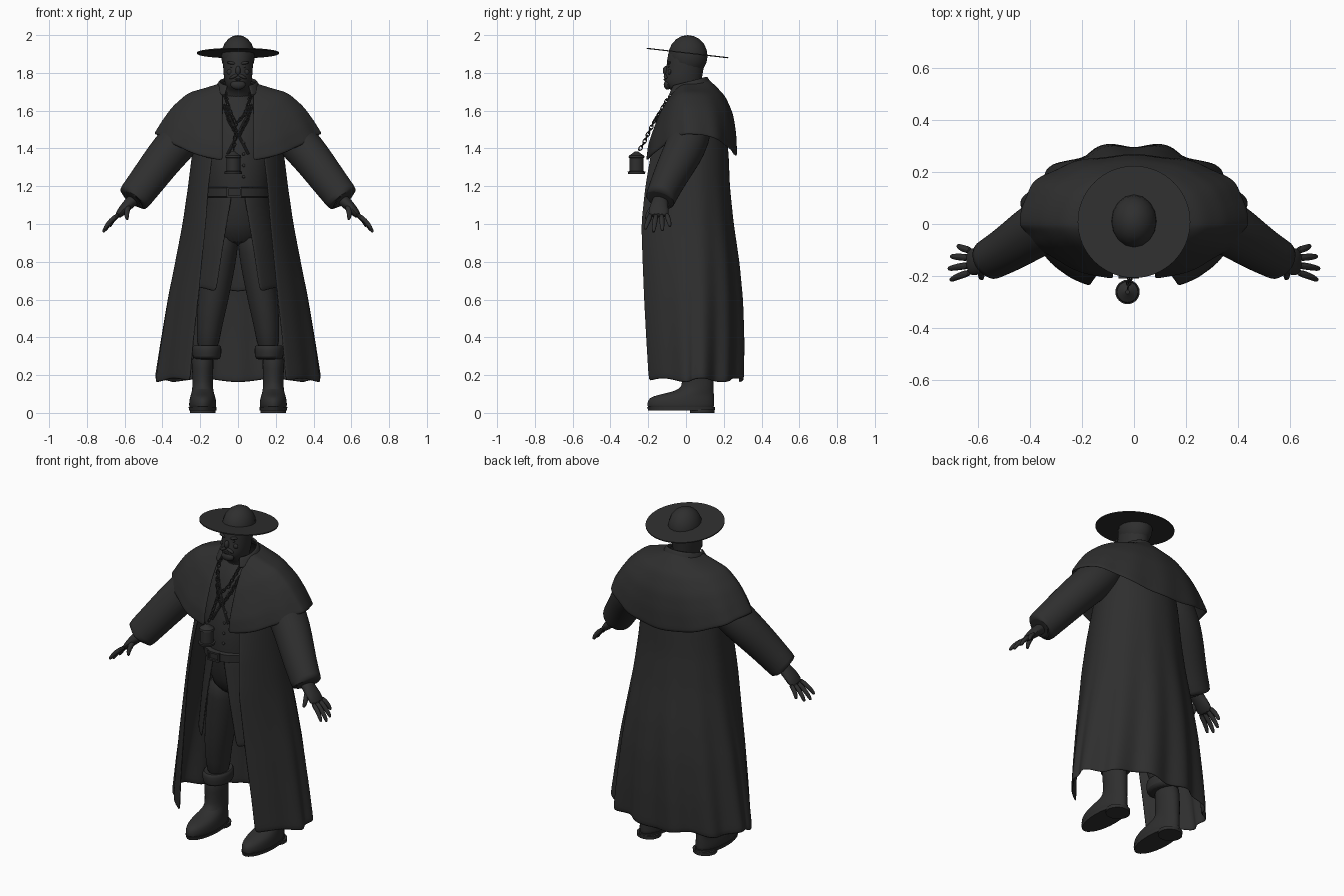
import bpy, bmesh, math
from math import sin, cos, pi, asin, sqrt
from mathutils import Vector, Matrix

cube = bpy.data.objects.get("Cube")
if cube:
    bpy.data.objects.remove(cube)

dark = bpy.data.materials.new("charcoal")
dark.use_nodes = True
dark.diffuse_color = (0.028, 0.028, 0.028, 1)
dark.node_tree.nodes["Principled BSDF"].inputs["Base Color"].default_value = dark.diffuse_color
dark.node_tree.nodes["Principled BSDF"].inputs["Roughness"].default_value = 0.8


def finish(name, bm, subsurf=0, thickness=0):
    bmesh.ops.recalc_face_normals(bm, faces=bm.faces)
    mesh = bpy.data.meshes.new(name)
    bm.to_mesh(mesh)
    bm.free()
    mesh.materials.append(dark)
    mesh.shade_smooth()
    mesh.set_sharp_from_angle(angle=math.radians(40))
    obj = bpy.data.objects.new(name, mesh)
    bpy.context.collection.objects.link(obj)
    if thickness:
        mod = obj.modifiers.new("thickness", 'SOLIDIFY')
        mod.thickness, mod.offset = thickness, 0
    if subsurf:
        mod = obj.modifiers.new("smooth", 'SUBSURF')
        mod.levels = mod.render_levels = subsurf
    return obj


def skin(name, rows, closed=True, **kw):
    """Skin rows of points; closed rows get end caps."""
    bm = bmesh.new()
    vs = [[bm.verts.new(p) for p in row] for row in rows]
    n = len(rows[0])
    for a, b in zip(vs, vs[1:]):
        for i in range(n if closed else n - 1):
            j = (i + 1) % n
            bm.faces.new((a[i], a[j], b[j], b[i]))
    if closed:
        bm.faces.new(vs[0])
        bm.faces.new(vs[-1])
    return finish(name, bm, **kw)


def lathe(name, rings, cx=0, n=24, **kw):
    """Stack of flat ellipses: height, half width, front y, back y."""
    rows = []
    for z, a, f, b in rings:
        rows.append([(cx + a * sin(2 * pi * i / n), (f + b) / 2 + (b - f) / 2 * cos(2 * pi * i / n), z)
                     for i in range(n)])
    return skin(name, rows, **kw)


def tube(name, path, s=1, n=12, **kw):
    """Tapered tube: x, y, z, radius across, radius along y."""
    pts = [Vector((p[0] * s, p[1], p[2])) for p in path]
    rows = []
    for i, p in enumerate(pts):
        t = (pts[min(i + 1, len(pts) - 1)] - pts[max(i - 1, 0)]).normalized()
        u = t.cross(Vector((0, 1, 0))).normalized()
        v = t.cross(u)
        rows.append([p + u * path[i][3] * cos(2 * pi * k / n) + v * path[i][4] * sin(2 * pi * k / n)
                     for k in range(n)])
    return skin(name, rows, **kw)


def blob(name, loc, size, rot=0):
    bm = bmesh.new()
    m = Matrix.Translation(loc) @ Matrix.Rotation(rot, 4, 'Y') @ Matrix.Diagonal((*size, 1))
    bmesh.ops.create_uvsphere(bm, u_segments=16, v_segments=10, radius=1, matrix=m)
    return finish(name, bm)


def block(name, loc, size):
    bm = bmesh.new()
    bmesh.ops.create_cube(bm, size=1, matrix=Matrix.Translation(loc) @ Matrix.Diagonal((*size, 1)))
    return finish(name, bm)


def sample(table, v):
    """Read a table at 0..1 along its length."""
    f = v * (len(table) - 1)
    i = min(int(f), len(table) - 2)
    return [p + (q - p) * (f - i) for p, q in zip(table[i], table[i + 1])]


def open_coat(name, table, fold, steps=24, n=72):
    """Garment open at the front: height, half width, front y, back y, half opening."""
    rows = []
    for r in range(steps + 1):
        v = r / steps
        z, a, f, b, o = sample(table, v)
        t0 = asin(o / a)
        pointed = 1 + .5 * v
        front = (0.03 - f) / cos(t0) ** pointed
        row = []
        for i in range(n + 1):
            t = t0 + (2 * pi - 2 * t0) * i / n
            c = cos(t)
            k = 1 - fold * v * v * (1 - c) / 2 * cos(12 * (t - pi))
            y = -front * c ** pointed if c > 0 else (b - 0.03) * (-c) ** (1 + .1 * v)
            row.append((a * sin(t) * k, 0.03 + y * k, z + 0.01 * v ** 4 * cos(7 * t)))
        rows.append(row)
    return skin(name, rows, closed=False, subsurf=1, thickness=0.01)


# Long coat and the open tails of the waistcoat
open_coat("long_coat", [(1.6, .20, -.13, .18, .10), (1.4, .235, -.18, .22, .13), (1.2, .26, -.215, .228, .155),
                        (1.0, .29, -.237, .25, .17), (.8, .33, -.23, .28, .19), (.6, .37, -.222, .298, .21),
                        (.38, .405, -.21, .303, .235), (.17, .435, -.197, .297, .252)], 0.06)
open_coat("waistcoat_tails", [(1.16, .165, -.185, .17, .03), (.9, .21, -.19, .2, .075),
                              (.65, .25, -.18, .22, .115)], 0, 10, 40)

# Shoulder cape: radius and height along three directions, blended around the body
side = [(.09, 1.74), (.17, 1.715), (.26, 1.69), (.34, 1.62), (.39, 1.55), (.435, 1.475)]
front = [(.07, 1.69), (.11, 1.63), (.15, 1.56), (.18, 1.48), (.205, 1.41), (.215, 1.33)]
back = [(.11, 1.765), (.155, 1.725), (.205, 1.67), (.243, 1.58), (.258, 1.48), (.262, 1.36)]
rows = []
for r in range(17):
    v = r / 16
    (sr, sz), (fr, fz), (br, bz) = (sample(t, v) for t in (side, front, back))
    t0, row = asin(.08 / sr), []
    for i in range(65):
        t = t0 + (2 * pi - 2 * t0) * i / 64
        c = cos(t)
        ez = fz if c > 0 else bz
        y = -fr * c ** (1 + .4 * v) if c > 0 else br * (-c) ** (1 - .32 * v)
        k = 1 + .015 * v * v * cos(12 * t)
        row.append((sr * sin(t) * k, y * k, sz * sin(t) ** 2 + ez * c * c))
    rows.append(row)
skin("shoulder_cape", rows, closed=False, subsurf=1, thickness=0.012)

# Standing collar, higher at the nape
rows = []
for v in (0, .33, .66, 1):
    row = []
    for i in range(33):
        t = .6 + (2 * pi - 1.2) * i / 32
        rad = .125 - .03 * v
        row.append((rad * sin(t), .012 - rad * cos(t), 1.70 - .025 * cos(t) + .055 * v))
    rows.append(row)
skin("collar", rows, closed=False, subsurf=1, thickness=0.012)

# Torso, belt and buckle
torso = [(.88, .13, -.1, .12), (1.0, .16, -.15, .16), (1.12, .165, -.175, .17), (1.24, .175, -.185, .17),
         (1.36, .19, -.18, .17), (1.48, .20, -.15, .16), (1.6, .17, -.105, .13), (1.7, .07, -.06, .08)]
lathe("waistcoat", torso, n=32, subsurf=1)
lathe("belt", [(1.14, .172, -.19, .175), (1.145, .178, -.2, .18), (1.19, .18, -.202, .18), (1.195, .174, -.192, .175)], n=40)
for z in (1.145, 1.19):
    block("buckle_bar", (-.02, -.204, z), (.07, .014, .01))
for x in (-.055, .015):
    block("buckle_side", (x, -.204, 1.168), (.01, .014, .05))


def chest_y(x, z):
    _, a, f, b = sample(torso, (z - .88) / .84)
    return (f + b) / 2 - (b - f) / 2 * sqrt(max(0, 1 - (x / a) ** 2))


# Crossed lapels, fly edge and buttons
for s in (1, -1):
    line = [(.075 - .13 * k / 6, 1.62 - .25 * k / 6) for k in range(7)]
    tube("lapel_edge", [(x, chest_y(x, z) + (.002 if s > 0 else 0), z, .007, .007) for x, z in line], s, n=8)
for k in range(4):
    z = 1.25 + .06 * k
    blob("button", (.03, chest_y(.03, z), z), (.008, .007, .008))

# Chain links laid along a path
bpy.ops.mesh.primitive_torus_add(major_radius=.011, minor_radius=.0035, major_segments=10, minor_segments=6)
link = bpy.context.object
link_mesh = link.data
bpy.data.objects.remove(link)


def chain(name, path, gap=.019):
    bm, pts, count = bmesh.new(), [Vector(p) for p in path], 0
    for a, b in zip(pts, pts[1:]):
        steps = max(1, round((b - a).length / gap))
        turn = (b - a).to_track_quat('X', 'Z').to_matrix().to_4x4()
        for i in range(steps):
            start = len(bm.verts)
            bm.from_mesh(link_mesh)
            bm.verts.ensure_lookup_table()
            m = Matrix.Translation(a.lerp(b, i / steps)) @ turn @ Matrix.Rotation(pi / 2 * (count % 2), 4, 'X')
            bmesh.ops.transform(bm, matrix=m @ Matrix.Diagonal((1.25, .8, 1, 1)), verts=bm.verts[start:])
            count += 1
    finish(name, bm)


for s, label in ((1, "left"), (-1, "right")):
    chain(label + "_neck_chain", [(.07 * s, -.045, 1.72), (.06 * s, -.105, 1.65), (.035 * s, -.145, 1.58), (-.01, -.175, 1.53)])
    chain(label + "_long_chain", [(.07 * s, chest_y(.07, 1.62) - .008, 1.62), (.045 * s, chest_y(.045, 1.54) - .01, 1.54),
                                  (0, chest_y(0, 1.46) - .012, 1.46)])
chain("hanging_chain", [(-.01, -.175, 1.53), (-.02, -.228, 1.42), (-.025, -.252, 1.385)])

# Hanging lantern
lathe("lantern", [(z, r, -.262 - r, -.262 + r) for z, r in
                  ((1.265, .045), (1.278, .047), (1.28, .037), (1.35, .037), (1.352, .043), (1.362, .04),
                   (1.375, .02), (1.385, .008))], cx=-.025)

# Head and face
lathe("head", [(1.6, .075, -.06, .075), (1.69, .07, -.05, .075), (1.712, .06, -.085, .076), (1.73, .066, -.108, .08),
               (1.76, .073, -.116, .084), (1.79, .077, -.112, .088), (1.84, .08, -.102, .097),
               (1.9, .082, -.1, .102), (1.95, .07, -.07, .09)], subsurf=1)
blob("nose", (0, -.107, 1.812), (.014, .016, .024))
blob("beard", (0, -.098, 1.737), (.04, .02, .026))
blob("lower_lip", (0, -.112, 1.765), (.017, .007, .005))
for s, label in ((1, "left"), (-1, "right")):
    blob(label + "_moustache", (.02 * s, -.107, 1.782), (.028, .011, .009), .45 * s)
    blob(label + "_brow", (.032 * s, -.09, 1.852), (.027, .012, .008), -.15 * s)
    blob(label + "_eye", (.031 * s, -.09, 1.834), (.011, .006, .007))
    blob(label + "_cheek", (.04 * s, -.086, 1.805), (.02, .01, .015))

# Wide tilted hat
bm = bmesh.new()
bmesh.ops.create_cone(bm, cap_ends=True, segments=64, radius1=.217, radius2=.217, depth=.006,
                      matrix=Matrix.Translation((0, .008, 1.905)) @ Matrix.Rotation(-.115, 4, 'X'))
finish("hat_brim", bm)
blob("hat_crown", (0, .01, 1.89), (.089, .104, .11))

# Arms, hands, legs and boots
for s, label in ((1, "left"), (-1, "right")):
    tube(label + "_sleeve", [(.17, .04, 1.58, .09, .09), (.26, .03, 1.5, .11, .11), (.34, .0, 1.41, .108, .11),
                             (.41, -.045, 1.325, .102, .102), (.48, -.095, 1.23, .096, .09), (.552, -.135, 1.137, .09, .08),
                             (.558, -.138, 1.13, .09, .08), (.559, -.139, 1.128, .085, .075),
                             (.55, -.135, 1.138, .06, .055)], s, n=20, subsurf=1)
    tube(label + "_palm", [(.53, -.13, 1.15, .035, .04), (.575, -.14, 1.11, .032, .045), (.61, -.145, 1.075, .026, .056),
                           (.642, -.147, 1.035, .018, .056)], s, subsurf=1)
    tips = ((-.185, .708, -.215, .97), (-.158, .715, -.172, .955), (-.13, .706, -.125, .962), (-.103, .68, -.085, .985))
    for finger, (y, tx, ty, tz) in zip(("index", "middle", "ring", "little"), tips):
        tube(f"{label}_{finger}_finger", [(.625, y, 1.055, .014, .016),
                                          ((.63 + tx) / 2 + .008, (y + ty) / 2, (1.055 + tz) / 2 + .005, .014, .015),
                                          (tx - .005, ty, tz + .01, .011, .011), (tx, ty, tz, .006, .006)], s, n=8, subsurf=1)
    tube(label + "_thumb", [(.58, -.16, 1.105, .02, .02), (.588, -.19, 1.07, .016, .017), (.59, -.205, 1.04, .013, .013),
                            (.585, -.212, 1.02, .007, .007)], s, n=8, subsurf=1)
    tube(label + "_trouser_leg", [(.075, .01, .98, .085, .12), (.09, .01, .86, .09, .115), (.115, .01, .7, .085, .1),
                                  (.14, .015, .55, .078, .088), (.153, .03, .45, .066, .08), (.165, .05, .3, .055, .07)],
         s, n=20, subsurf=1)
    x = .187 * s
    lathe(label + "_boot", [(.015, .066, -.19, .145), (.03, .073, -.207, .15), (.065, .072, -.206, .15), (.088, .066, -.185, .15),
                            (.105, .06, -.1, .148), (.125, .056, -.03, .147), (.16, .054, -.02, .147), (.23, .056, -.02, .145),
                            (.33, .062, -.03, .135)], cx=x, subsurf=1)
    lathe(label + "_boot_sole", [(.012, .073, -.2, .152), (.03, .074, -.206, .153)], cx=x)
    lathe(label + "_boot_heel", [(0, .068, .02, .15), (.02, .068, .02, .152)], cx=x)
    lathe(label + "_boot_cuff", [(.28, .064, -.04, .14), (.29, .076, -.055, .15), (.345, .08, -.06, .152), (.36, .07, -.05, .145),
                                 (.35, .055, -.03, .13)], cx=.165 * s, subsurf=1)
